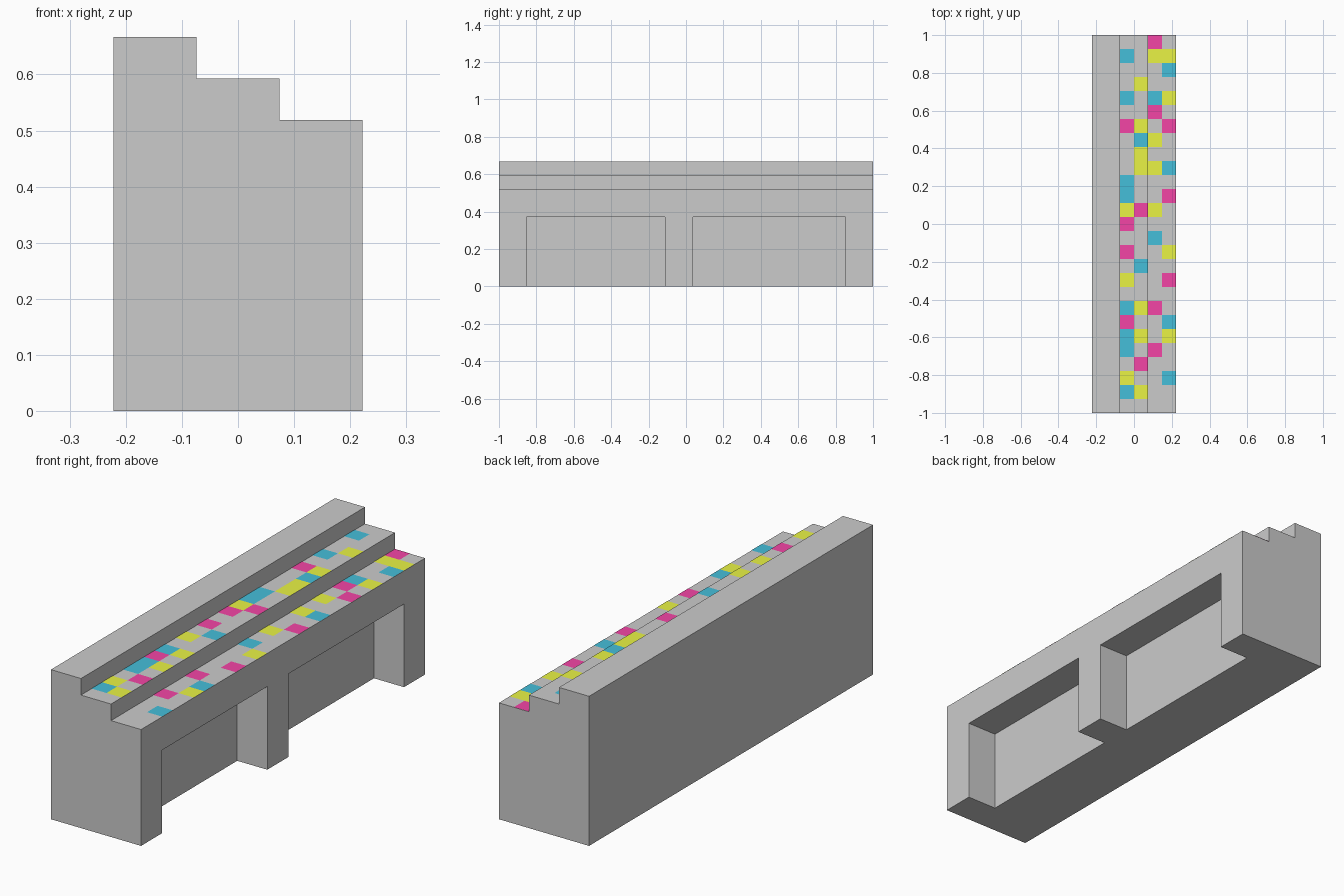
import bpy, bmesh

if "Cube" in bpy.data.objects:
    bpy.data.objects.remove(bpy.data.objects["Cube"])

U = 2 / 27          # one grid cell
X0 = -3 * U         # back wall side


def mesh_object(name, bm):
    bmesh.ops.recalc_face_normals(bm, faces=bm.faces)
    me = bpy.data.meshes.new(name)
    bm.to_mesh(me)
    bm.free()
    ob = bpy.data.objects.new(name, me)
    bpy.context.collection.objects.link(ob)
    return ob


def extrude_y(name, profile, y0, y1):
    """Extrude an x-z outline, given in cells, from row y0 to row y1."""
    bm = bmesh.new()
    face = bm.faces.new([bm.verts.new((X0 + x * U, -1 + y0 * U, z * U)) for x, z in profile])
    ext = bmesh.ops.extrude_face_region(bm, geom=[face])["geom"]
    bmesh.ops.translate(bm, vec=(0, (y1 - y0) * U, 0),
                        verts=[v for v in ext if isinstance(v, bmesh.types.BMVert)])
    return mesh_object(name, bm)


# Stepped body
body = extrude_y("stepped_body",
                 [(0, 0), (6, 0), (6, 7), (4, 7), (4, 8), (2, 8), (2, 9), (0, 9)], 0, 27)

# Two recesses open to the side and the floor
for i, (y0, y1) in enumerate([(2, 12), (14, 25)]):
    cutter = extrude_y(f"recess_cutter_{i + 1}", [(4, -1), (7, -1), (7, 5), (4, 5)], y0, y1)
    cutter.hide_render = True
    cutter.hide_viewport = True
    mod = body.modifiers.new("recess", "BOOLEAN")
    mod.operation = "DIFFERENCE"
    mod.solver = "EXACT"
    mod.object = cutter

# Coloured squares on the two treads: one row per cell from +y to -y
PATTERN = """
..r. b.yy ...b .y.. b.by ..r. ry.r .by. .y..
.yyb b... b..r yry. r... ..b. r..y .b.. y..r
.... byr. r..b by.y b.r. .r.. y..b by.. ....
""".split()
COLOURS = {
    "r": ("red", (0.9, 0.06, 0.38, 1)),
    "y": ("yellow", (0.82, 0.9, 0.06, 1)),
    "b": ("blue", (0.06, 0.52, 0.7, 1)),
}
for key, (colour, rgba) in COLOURS.items():
    bm = bmesh.new()
    for row, cells in enumerate(PATTERN):
        for col, cell in enumerate(cells):
            if cell != key:
                continue
            x, y = (col - 1) * U, 1 - row * U
            z = (8 if col < 2 else 7) * U + 0.001
            bm.faces.new([bm.verts.new(p) for p in
                          ((x, y - U, z), (x + U, y - U, z), (x + U, y, z), (x, y, z))])
    for f in bm.faces:
        f.normal_update()
    tiles = mesh_object(f"{colour}_tiles", bm)
    # Keep every square facing up
    if tiles.data.polygons[0].normal.z < 0:
        tiles.data.flip_normals()
    mat = bpy.data.materials.new(f"{colour}_paint")
    mat.diffuse_color = rgba
    mat.use_nodes = True
    mat.node_tree.nodes["Principled BSDF"].inputs["Base Color"].default_value = mat.diffuse_color
    tiles.data.materials.append(mat)
